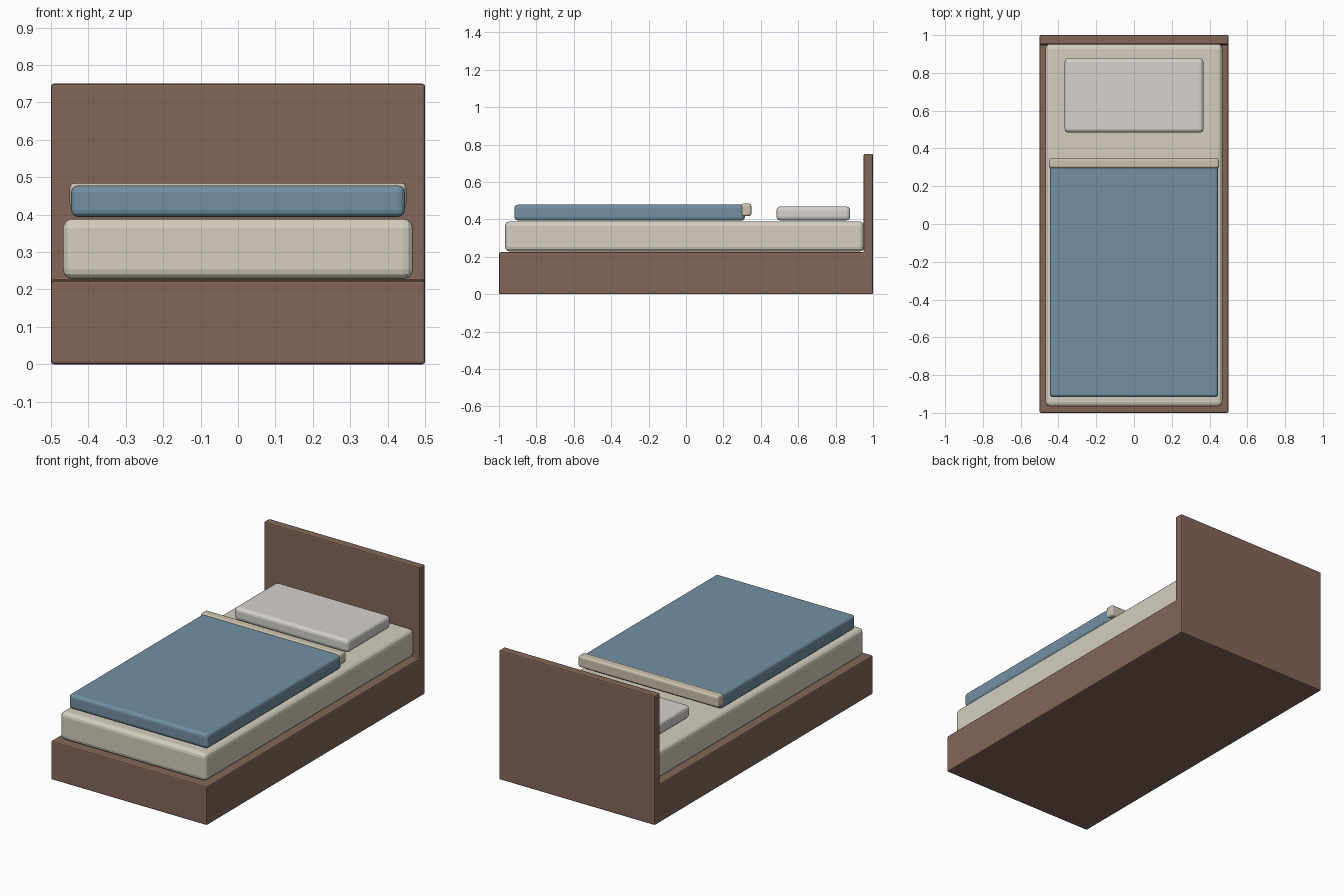
import bpy, bmesh

if "Cube" in bpy.data.objects:
    bpy.data.objects.remove(bpy.data.objects["Cube"])


def material(name, color):
    m = bpy.data.materials.new(name)
    m.diffuse_color = (*color, 1)
    m.use_nodes = True
    m.node_tree.nodes["Principled BSDF"].inputs["Base Color"].default_value = m.diffuse_color
    return m


wood = material("wood", (0.23, 0.135, 0.095))
cream = material("cream", (0.66, 0.62, 0.52))
blue = material("blue", (0.17, 0.28, 0.37))
tan = material("tan", (0.62, 0.54, 0.42))
white = material("white", (0.66, 0.64, 0.61))


def finish(name, bm, mat, bevel, segments):
    bmesh.ops.recalc_face_normals(bm, faces=bm.faces)
    mesh = bpy.data.meshes.new(name)
    bm.to_mesh(mesh)
    bm.free()
    mesh.materials.append(mat)
    obj = bpy.data.objects.new(name, mesh)
    bpy.context.collection.objects.link(obj)
    mod = obj.modifiers.new("bevel", "BEVEL")
    mod.width, mod.segments = bevel, segments
    return obj


def extrude_x(name, profile, half, mat, bevel, segments):
    """Extrude a (y, z) profile symmetrically along x."""
    bm = bmesh.new()
    face = bm.faces.new([bm.verts.new((-half, y, z)) for y, z in profile])
    new = bmesh.ops.extrude_face_region(bm, geom=[face])["geom"]
    verts = [v for v in new if isinstance(v, bmesh.types.BMVert)]
    bmesh.ops.translate(bm, verts=verts, vec=(2 * half, 0, 0))
    # the extruded source face stays in place as the other end cap
    return finish(name, bm, mat, bevel, segments)


def cushion(name, half, y0, y1, z0, z1, mat, bevel, segments=3):
    profile = [(y0, z0), (y1, z0), (y1, z1), (y0, z1)]
    return extrude_x(name, profile, half, mat, bevel, segments)


# Base and headboard as one L-shaped frame
extrude_x("bed_frame", [(-1, 0), (1, 0), (1, 0.75), (0.95, 0.75),
                        (0.95, 0.224), (-1, 0.224)], 0.5, wood, 0.007, 2)

# Mattress and bedding
cushion("mattress", 0.468, -0.967, 0.952, 0.228, 0.389, cream, 0.025)
cushion("blanket", 0.446, -0.917, 0.315, 0.394, 0.478, blue, 0.018)
cushion("blanket_fold", 0.45, 0.296, 0.349, 0.417, 0.484, tan, 0.012)
cushion("pillow", 0.367, 0.484, 0.878, 0.394, 0.468, white, 0.02)
